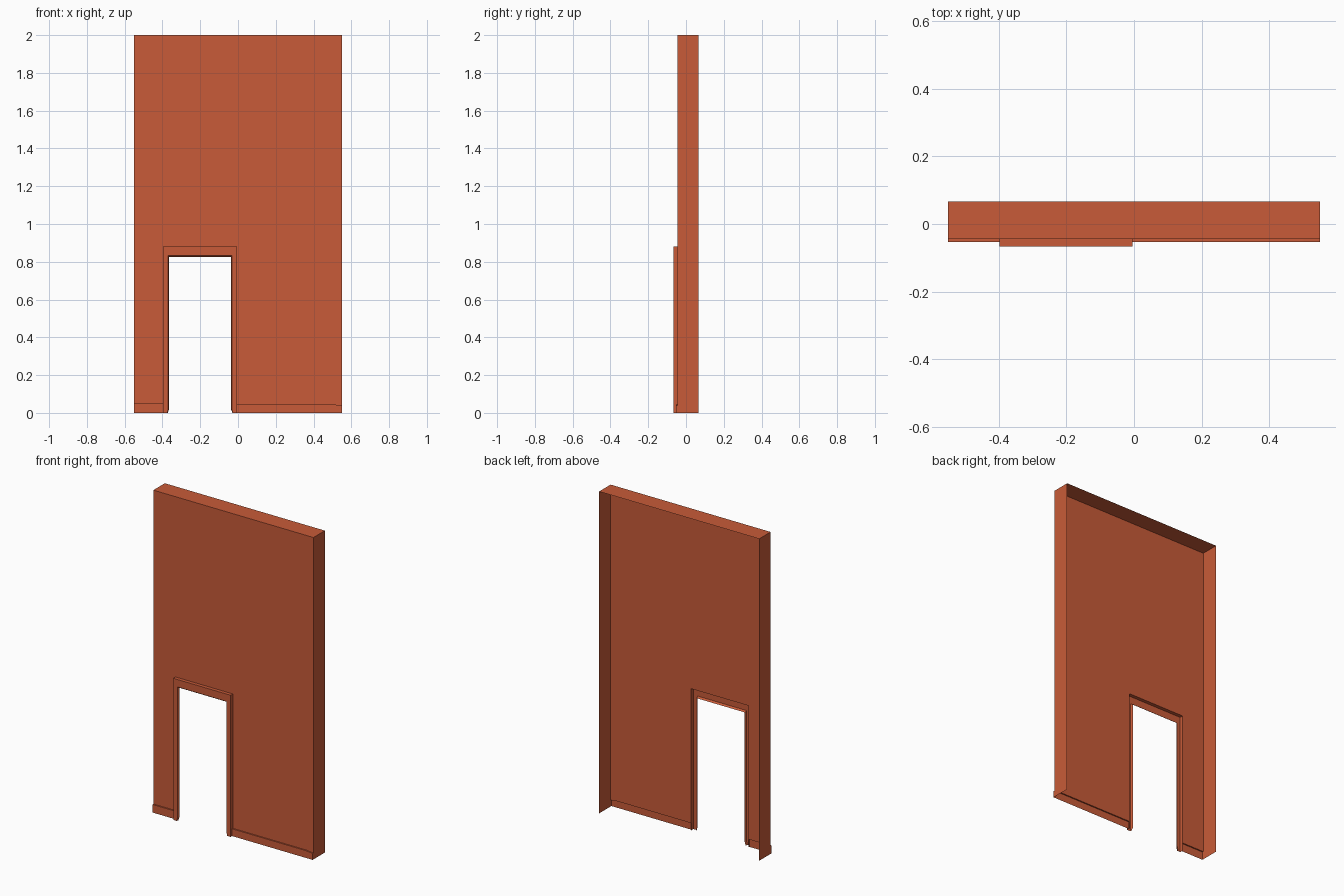
import bpy, bmesh

if "Cube" in bpy.data.objects:
    bpy.data.objects.remove(bpy.data.objects["Cube"])

W, H = 0.55, 2.0                              # half width, height
BACK, FACE = 0.067, -0.045                    # rear edge and wall face
SKIRT, TRIM = -0.053, -0.067                  # skirting face, door trim face
DOOR_L, DOOR_R, DOOR_TOP = -0.398, -0.004, 0.88   # outer edge of the door trim

mat = bpy.data.materials.new("terracotta")
mat.diffuse_color = (0.58, 0.105, 0.04, 1)
mat.use_nodes = True
mat.node_tree.nodes["Principled BSDF"].inputs["Base Color"].default_value = mat.diffuse_color


def loft(bm, rows, skip=()):
    """Join rows of points with quads, leaving out the skipped (row, column) cells."""
    vs = [[bm.verts.new(p) for p in r] for r in rows]
    for i in range(len(vs) - 1):
        for j in range(len(vs[0]) - 1):
            if (i, j) not in skip:
                bm.faces.new((vs[i][j], vs[i][j + 1], vs[i + 1][j + 1], vs[i + 1][j]))
    return vs


def finish(bm, name):
    loose = [v for v in bm.verts if not v.link_faces]
    bmesh.ops.delete(bm, geom=loose, context='VERTS')
    bmesh.ops.remove_doubles(bm, verts=bm.verts, dist=1e-5)
    me = bpy.data.meshes.new(name)
    bm.to_mesh(me)
    bm.free()
    me.materials.append(mat)
    ob = bpy.data.objects.new(name, me)
    bpy.context.collection.objects.link(ob)


# Wall shell: face with doorway, side returns and top, open at the back.
# Each column is x, y and the height where the skirting stops.
columns = [(-W, BACK, 0.05), (-W, FACE, 0.05), (DOOR_L, FACE, 0.05),
           (DOOR_R, FACE, 0.045), (0.5, FACE, 0.045), (W, FACE, 0.04), (W, BACK, 0.04)]
bm = bmesh.new()
rows = [[(x, y, z) for x, y, _ in columns] for z in (0, DOOR_TOP, H)]
rows.insert(1, list(columns))
grid = loft(bm, rows, skip={(0, 1), (0, 2), (0, 3), (0, 4), (1, 2)})
bm.faces.new(grid[-1])
finish(bm, "wall_panel")


# Skirting boards: top ledge and face, closed at the outer end
def skirting(name, stations, end_x, end_h):
    bm = bmesh.new()
    loft(bm, [[(x, FACE, h), (x, SKIRT, h), (x, SKIRT, 0)] for x, h in stations])
    ys = (FACE, SKIRT) if end_x < 0 else (SKIRT, FACE)
    loft(bm, [[(end_x, y, z) for y in ys] for z in (0, end_h)])
    finish(bm, name)


skirting("skirting_left", [(-W, 0.05), (DOOR_L, 0.05)], -W, 0.05)
skirting("skirting_right", [(DOOR_R, 0.045), (0.5, 0.045), (W, 0.04)], W, 0.04)

# Door trim: hollow moulding swept round the opening, inner edge cut back at the foot
profile = [(0, FACE), (0, TRIM), (0.028, TRIM), (0.033, -0.055)]
foot = [(0, FACE), (0, TRIM), (0.023, TRIM), (0.026, -0.055)]


def jamb(x, side):
    return [[(x + side * d, y, 0) for d, y in foot],
            [(x + side * d, y, 0.02) for d, y in profile],
            [(x + side * d, y, DOOR_TOP - d * 1.65) for d, y in profile]]


bm = bmesh.new()
loft(bm, jamb(DOOR_L, 1) + jamb(DOOR_R, -1)[::-1])
finish(bm, "door_trim")
